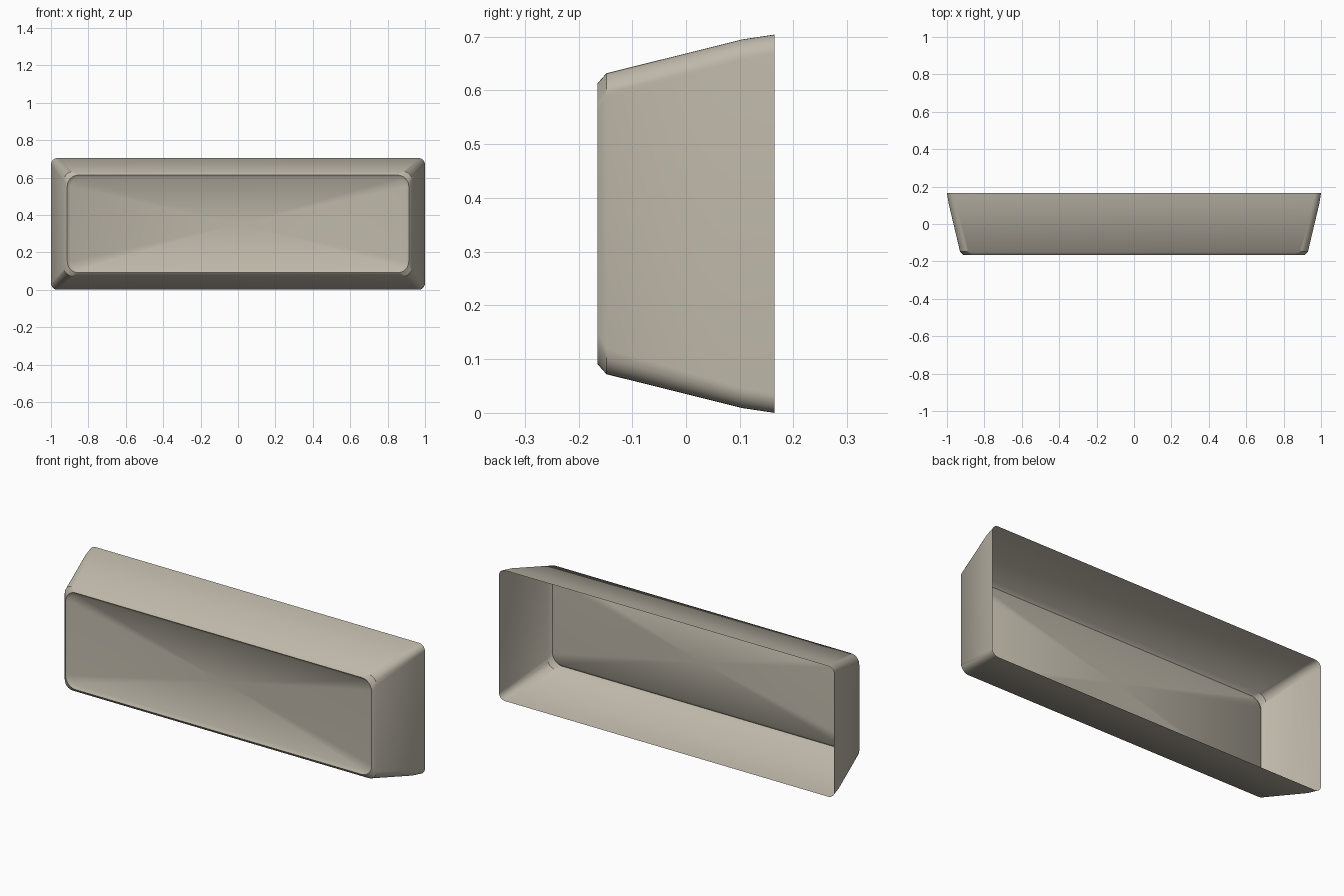
import bpy, bmesh, math

cube = bpy.data.objects.get("Cube")
if cube:
    bpy.data.objects.remove(cube)

mat = bpy.data.materials.new("warm beige")
mat.use_nodes = True
color = (0.52, 0.48, 0.40, 1)
mat.diffuse_color = color
mat.node_tree.nodes["Principled BSDF"].inputs["Base Color"].default_value = color

MID_Z = 0.352
SEGMENTS = 8


def rounded_ring(bm, y, half_w, half_h, radius):
    """Rounded rectangle of vertices facing the front."""
    verts = []
    for i, (sx, sz) in enumerate([(1, 1), (-1, 1), (-1, -1), (1, -1)]):
        for k in range(SEGMENTS + 1):
            a = math.pi / 2 * (i + k / SEGMENTS)
            x = sx * (half_w - radius) + radius * math.cos(a)
            z = sz * (half_h - radius) + radius * math.sin(a)
            verts.append(bm.verts.new((x, y, MID_Z + z)))
    return verts


# Open-backed shell: y, half width, half height, corner radius
rings = [
    (0.165, 1.0, 0.352, 0.035),
    (0.105, 0.99, 0.343, 0.037),
    (-0.148, 0.93, 0.28, 0.047),
    (-0.165, 0.913, 0.261, 0.06),
    (-0.152, 0.895, 0.243, 0.045),
]
bm = bmesh.new()
loops = [rounded_ring(bm, *r) for r in rings]
for a, b in zip(loops, loops[1:]):
    for i in range(len(a)):
        j = (i + 1) % len(a)
        bm.faces.new((a[i], b[i], b[j], a[j]))

# Shallow dished front panel
centre = bm.verts.new((0, -0.135, MID_Z))
last = loops[-1]
for i in range(len(last)):
    bm.faces.new((last[i], centre, last[(i + 1) % len(last)]))
bm.normal_update()
if centre.normal.y > 0:
    bmesh.ops.reverse_faces(bm, faces=bm.faces)

mesh = bpy.data.meshes.new("dished_cap_shell")
bm.to_mesh(mesh)
bm.free()
mesh.materials.append(mat)
shell = bpy.data.objects.new("dished_cap_shell", mesh)
bpy.context.collection.objects.link(shell)
bpy.context.view_layer.objects.active = shell
shell.select_set(True)
bpy.ops.object.shade_smooth_by_angle(angle=math.radians(35))
